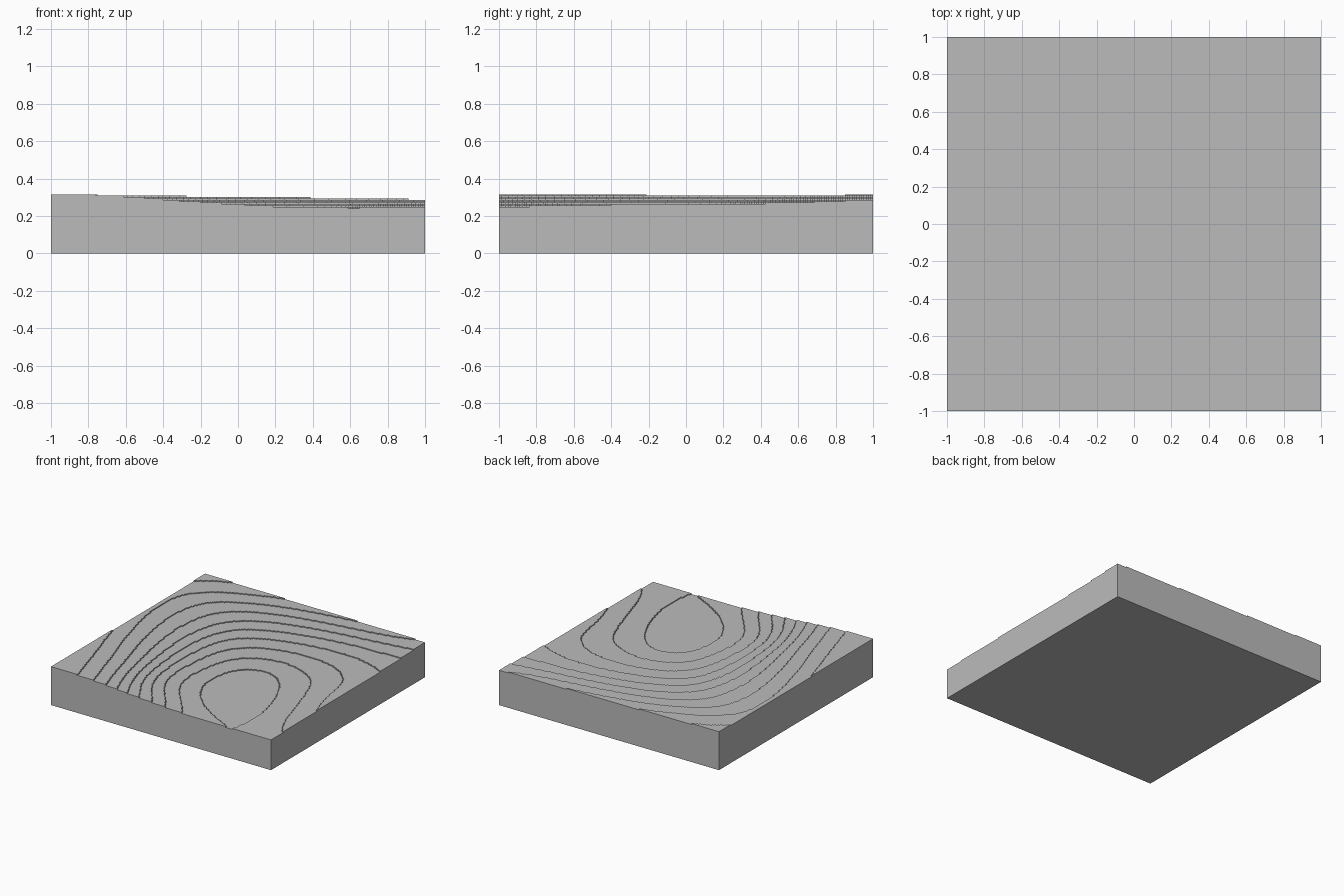
import bpy
import bmesh
from math import floor

CELLS = 160          # cells along each side
LOW = 0.241          # height of the lowest terrace
STEP = 0.0075        # rise of each terrace
TOP_LEVEL = 10

# Relief control heights in terrace steps: rows front to back, columns -x to +x
RELIEF = [
    [11.5, 8.9, 5.0, 1.95, 1.0, 1.6],
    [10.9, 7.8, 2.8, 0.6, 0.8, 2.6],
    [10.03, 6.9, 2.7, 0.5, 1.3, 3.35],
    [9.3, 6.7, 3.6, 2.3, 2.5, 3.55],
    [9.3, 7.45, 5.9, 4.95, 4.5, 4.6],
    [10.5, 9.75, 8.9, 8.3, 7.75, 6.85],
]


def smooth_value(values, t):
    """Smooth curve through evenly spaced values, t from 0 to 1."""
    padded = ([2 * values[0] - values[1]] + list(values)
              + [2 * values[-1] - values[-2]])
    pos = t * (len(values) - 1)
    i = min(int(pos), len(values) - 2)
    s = pos - i
    a, b, c, d = padded[i:i + 4]
    return b + 0.5 * s * (c - a + s * (2 * a - 5 * b + 4 * c - d
                                       + s * (3 * (b - c) + d - a)))


def column_levels(t):
    """Terrace heights of one column of cells."""
    profile = [smooth_value(row, t) for row in RELIEF]
    heights = []
    for j in range(CELLS):
        level = floor(smooth_value(profile, (j + 0.5) / CELLS))
        heights.append(LOW + STEP * max(0, min(TOP_LEVEL, level)))
    return heights


def make_material(name, colour):
    mat = bpy.data.materials.new(name)
    mat.use_nodes = True
    mat.diffuse_color = colour
    mat.node_tree.nodes["Principled BSDF"].inputs["Base Color"].default_value = colour
    return mat


cube = bpy.data.objects.get("Cube")
if cube:
    bpy.data.objects.remove(cube, do_unlink=True)

height = [column_levels((i + 0.5) / CELLS) for i in range(CELLS)]
line = [-1 + 2 * i / CELLS for i in range(CELLS + 1)]
bm = bmesh.new()


def quad(*points):
    bm.faces.new([bm.verts.new(p) for p in points])


def cell_height(i, j):
    inside = 0 <= i < CELLS and 0 <= j < CELLS
    return height[i][j] if inside else 0.0


# Flat terrace tops
for i in range(CELLS):
    for j in range(CELLS):
        z = height[i][j]
        x0, x1, y0, y1 = line[i], line[i + 1], line[j], line[j + 1]
        quad((x0, y0, z), (x1, y0, z), (x1, y1, z), (x0, y1, z))

# Risers between terraces and the outer walls, facing the lower side
for i in range(CELLS + 1):
    for j in range(CELLS):
        x, y0, y1 = line[i], line[j], line[j + 1]
        a, b = cell_height(i - 1, j), cell_height(i, j)
        if a != b:
            quad((x, y0, b), (x, y1, b), (x, y1, a), (x, y0, a))
        a, b = cell_height(j, i - 1), cell_height(j, i)
        if a != b:
            quad((y0, x, a), (y1, x, a), (y1, x, b), (y0, x, b))

# Underside
quad((-1, -1, 0), (-1, 1, 0), (1, 1, 0), (1, -1, 0))

bmesh.ops.remove_doubles(bm, verts=bm.verts[:], dist=0.0001)
mesh = bpy.data.meshes.new("terraced_terrain")
bm.to_mesh(mesh)
bm.free()
mesh.materials.append(make_material("plain grey", (0.5, 0.5, 0.5, 1)))
terrain = bpy.data.objects.new("terraced_terrain", mesh)
bpy.context.collection.objects.link(terrain)
